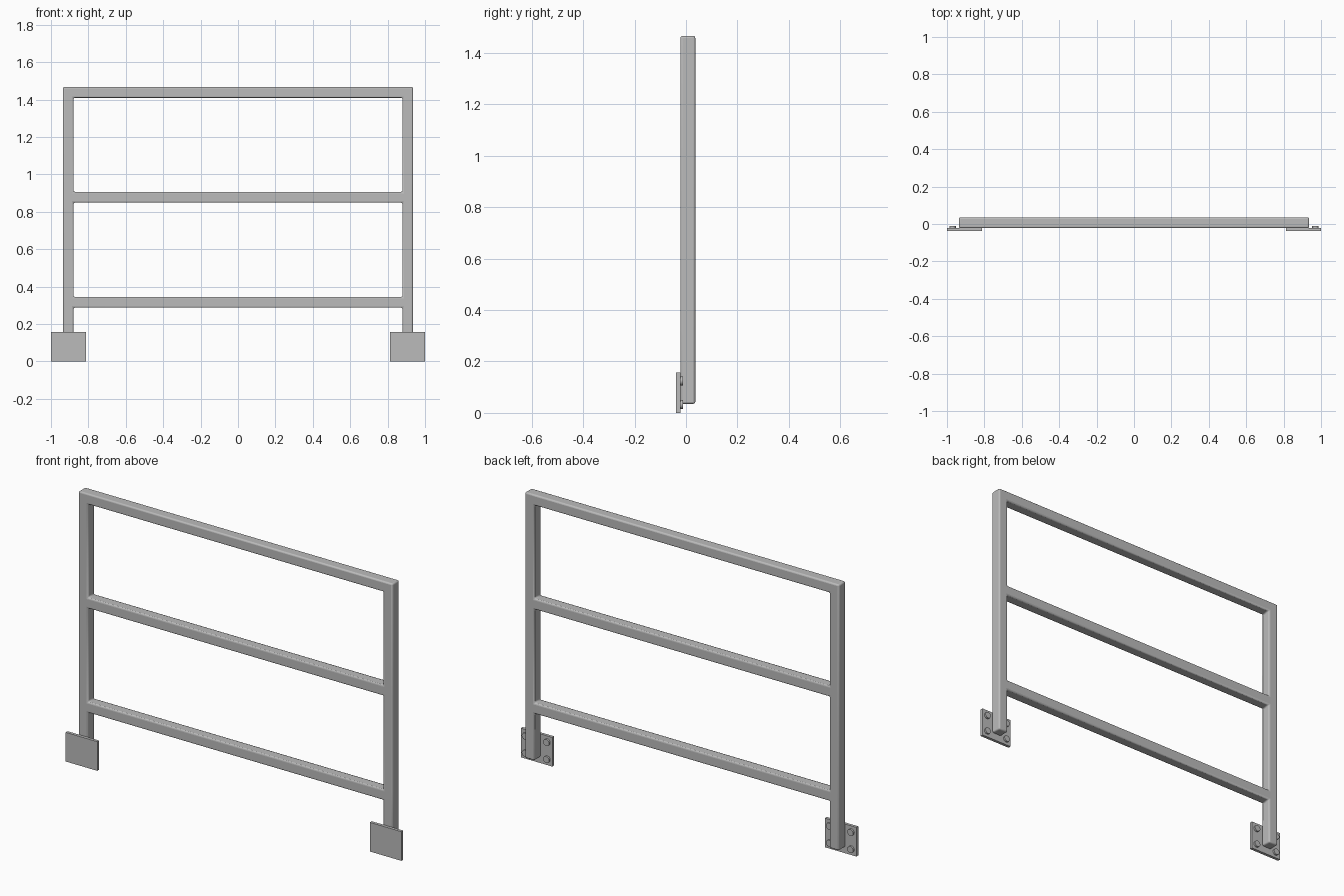
import bpy, bmesh, math

cube = bpy.data.objects.get("Cube")
if cube:
    bpy.data.objects.remove(cube, do_unlink=True)

metal = bpy.data.materials.new("grey_metal")
metal.use_nodes = True
GREY = (0.5, 0.5, 0.5, 1)
metal.diffuse_color = GREY
metal.node_tree.nodes["Principled BSDF"].inputs["Base Color"].default_value = GREY


def add_object(name, bm):
    bmesh.ops.recalc_face_normals(bm, faces=bm.faces)
    mesh = bpy.data.meshes.new(name)
    bm.to_mesh(mesh)
    bm.free()
    mesh.materials.append(metal)
    obj = bpy.data.objects.new(name, mesh)
    bpy.context.collection.objects.link(obj)
    return obj


def shade(obj):
    bpy.ops.object.select_all(action="DESELECT")
    obj.select_set(True)
    bpy.context.view_layer.objects.active = obj
    bpy.ops.object.shade_smooth_by_angle(angle=math.radians(35))


# Tubular frame: lattice of posts and rails, extruded in depth as one welded body
XS = [-0.936, -0.879, 0.879, 0.936]
ZS = [0.035, 0.288, 0.345, 0.85, 0.907, 1.41, 1.467]
Y_FRONT, Y_BACK = -0.022, 0.036

bm = bmesh.new()
grid = [[bm.verts.new((x, Y_FRONT, z)) for z in ZS] for x in XS]
for i in range(3):
    for j in range(6):
        if i != 1 or j % 2:  # both posts, and the three rails between them
            bm.faces.new((grid[i][j], grid[i + 1][j],
                          grid[i + 1][j + 1], grid[i][j + 1]))
bmesh.ops.delete(bm, geom=[v for v in bm.verts if not v.link_faces], context="VERTS")
back = bmesh.ops.extrude_face_region(bm, geom=bm.faces[:], use_keep_orig=True)
for v in back["geom"]:
    if isinstance(v, bmesh.types.BMVert):
        v.co.y = Y_BACK
bmesh.ops.recalc_face_normals(bm, faces=bm.faces)
bmesh.ops.dissolve_limit(bm, angle_limit=0.01, verts=bm.verts, edges=bm.edges)
frame = add_object("railing_frame", bm)

# Rounded tube edges and small weld fillets at the joints
bevel = frame.modifiers.new("rounded_edges", "BEVEL")
bevel.width = 0.008
bevel.segments = 3
bevel.limit_method = "ANGLE"
shade(frame)

# Wall plates with four bolt heads behind each
PLATE_X, PLATE_Z = 0.906, 0.0785
for side, sx in (("left", 1), ("right", -1)):
    bm = bmesh.new()
    bmesh.ops.create_cube(bm, size=1)
    bmesh.ops.scale(bm, vec=(0.188, 0.016, 0.157), verts=bm.verts)
    bmesh.ops.translate(bm, vec=(sx * PLATE_X, -0.03, PLATE_Z), verts=bm.verts)
    add_object(side + "_mounting_plate", bm)

    bm = bmesh.new()
    for dx in (-0.064, 0.064):
        for dz in (-0.046, 0.046):
            head = bmesh.ops.create_cone(bm, cap_ends=True, segments=24,
                                         radius1=0.0175, radius2=0.0175, depth=0.012)
            for v in head["verts"]:
                x, y, z = v.co
                v.co = (sx * PLATE_X + dx + x, -0.018 + z, PLATE_Z + dz + y)
    shade(add_object(side + "_bolt_heads", bm))
